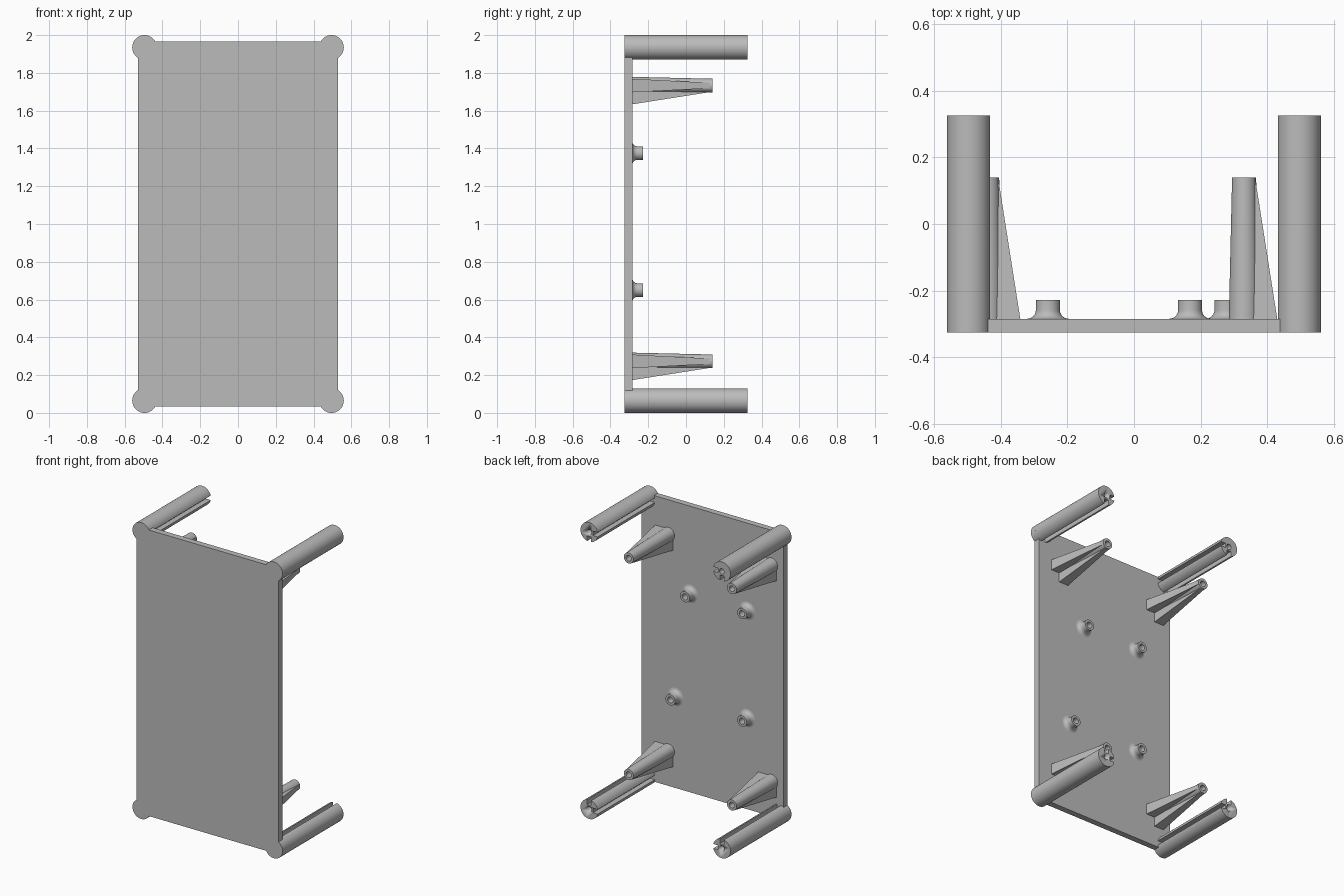
import bpy, bmesh, math
from mathutils import Vector

cube = bpy.data.objects.get("Cube")
if cube:
    bpy.data.objects.remove(cube, do_unlink=True)

grey = bpy.data.materials.new("plain grey")
grey.use_nodes = True
colour = (0.5, 0.5, 0.5, 1)
grey.diffuse_color = colour
grey.node_tree.nodes["Principled BSDF"].inputs["Base Color"].default_value = colour

FRONT, INNER, BACK = -0.325, -0.284, 0.325
PLATE_X, PLATE_LOW, PLATE_HIGH = 0.53, 0.035, 1.965
POST_R = 0.065


def finish(name, bm, location=(0, 0, 0)):
    bmesh.ops.recalc_face_normals(bm, faces=bm.faces)
    mesh = bpy.data.meshes.new(name)
    bm.to_mesh(mesh)
    bm.free()
    mesh.materials.append(grey)
    for p in mesh.polygons:
        p.use_smooth = True
    mesh.set_sharp_from_angle(angle=math.radians(35))
    ob = bpy.data.objects.new(name, mesh)
    ob.location = location
    bpy.context.collection.objects.link(ob)
    return ob


def extrude_profile(bm, points, y0, y1):
    """Prism along y from a closed (x, z) outline."""
    a = [bm.verts.new((x, y0, z)) for x, z in points]
    b = [bm.verts.new((x, y1, z)) for x, z in points]
    bm.faces.new(a)
    bm.faces.new(b)
    for i in range(len(a)):
        j = (i + 1) % len(a)
        bm.faces.new((a[i], a[j], b[j], b[i]))


def lathe(bm, profile, n=40):
    """Revolve (radius, y) points round the y axis and cap both ends."""
    rings = []
    for r, y in profile:
        rings.append([bm.verts.new((r * math.cos(2 * math.pi * i / n), y,
                                    r * math.sin(2 * math.pi * i / n))) for i in range(n)])
    for a, b in zip(rings, rings[1:]):
        for i in range(n):
            j = (i + 1) % n
            bm.faces.new((a[i], a[j], b[j], b[i]))
    bm.faces.new(rings[0])
    bm.faces.new(rings[-1])


def arc(start, end, n):
    return [(POST_R * math.cos(start + (end - start) * i / n),
             POST_R * math.sin(start + (end - start) * i / n)) for i in range(n + 1)]


# Flat panel
bm = bmesh.new()
extrude_profile(bm, [(-PLATE_X, PLATE_LOW), (PLATE_X, PLATE_LOW),
                     (PLATE_X, PLATE_HIGH), (-PLATE_X, PLATE_HIGH)], FRONT, INNER)
finish("panel", bm)

# Corner posts with two panel grooves facing inward and a screw hole
half, depth = 0.015, 0.028
edge = math.asin(half / POST_R)
quarter = math.pi / 2
grooved = (arc(edge, quarter - edge, 12) + [(half, depth), (-half, depth)]
           + arc(quarter + edge, 2 * math.pi - edge, 36) + [(depth, -half), (depth, half)])

bm = bmesh.new()
lathe(bm, [(0.018, 0.1), (0.018, BACK + 0.05)], 24)
drill = finish("post_drill", bm)
drill.hide_render = True
drill.hide_viewport = True

for side, sx in (("right", 1), ("left", -1)):
    for level, sz in (("lower", 1), ("upper", -1)):
        place = (-0.495 * sx, 0, 1 - 0.935 * sz)
        bm = bmesh.new()
        extrude_profile(bm, [(x * sx, z * sz) for x, z in grooved], INNER, BACK)
        post = finish(f"{level}_{side}_post", bm, place)
        cut = post.modifiers.new("screw hole", "BOOLEAN")
        cut.object = drill
        cut.operation = "DIFFERENCE"
        cut.solver = "EXACT"
        # Each drill is baked in at its own post
        drill.location = place
        bpy.context.view_layer.update()
        baked = bpy.data.meshes.new_from_object(
            post.evaluated_get(bpy.context.evaluated_depsgraph_get()))
        post.modifiers.clear()
        post.data = baked
        # Solid foot of the post
        bm = bmesh.new()
        extrude_profile(bm, arc(0, 2 * math.pi, 48)[:-1], FRONT, INNER)
        finish(f"{level}_{side}_post_foot", bm, place)
bpy.data.objects.remove(drill, do_unlink=True)


# Tapered standoffs, each with one sideways and one downward rib
def rib(bm, out, across):
    verts = []
    for y, reach, width in ((INNER - 0.005, 0.1, 0.036), (0.138, 0.033, 0.014)):
        for d in (0.022, reach):
            for s in (-width, width):
                verts.append(bm.verts.new(out * d + across * s + Vector((0, y, 0))))
    bmesh.ops.convex_hull(bm, input=verts)


X, Z = Vector((1, 0, 0)), Vector((0, 0, 1))
TIP = 0.14
for side, x in (("right", -0.44), ("left", 0.33)):
    for level, z in (("lower", 0.273), ("upper", 1.733)):
        bm = bmesh.new()
        lathe(bm, [(0.046, INNER - 0.005), (0.036, TIP), (0.019, TIP), (0.019, TIP - 0.2)])
        finish(f"{level}_{side}_standoff", bm, (x, 0, z))
        bm = bmesh.new()
        rib(bm, X, Z)
        rib(bm, -Z, X)
        finish(f"{level}_{side}_standoff_ribs", bm, (x, 0, z))

# Short bosses with a filleted foot and a hole
fillet = 0.026
foot = [(0.036 + fillet * (1 - math.sin(t * quarter / 6)),
         INNER + fillet * (1 - math.cos(t * quarter / 6))) for t in range(7)]
boss = [(0.062, INNER - 0.005)] + foot + [(0.036, -0.228), (0.02, -0.228), (0.02, INNER + 0.002)]
for name, x, z in (("lower_right", -0.258, 0.65), ("lower_left", 0.277, 0.65),
                   ("upper_right", -0.258, 1.375), ("upper_left", 0.168, 1.375)):
    bm = bmesh.new()
    lathe(bm, boss)
    finish(f"{name}_boss", bm, (x, 0, z))
